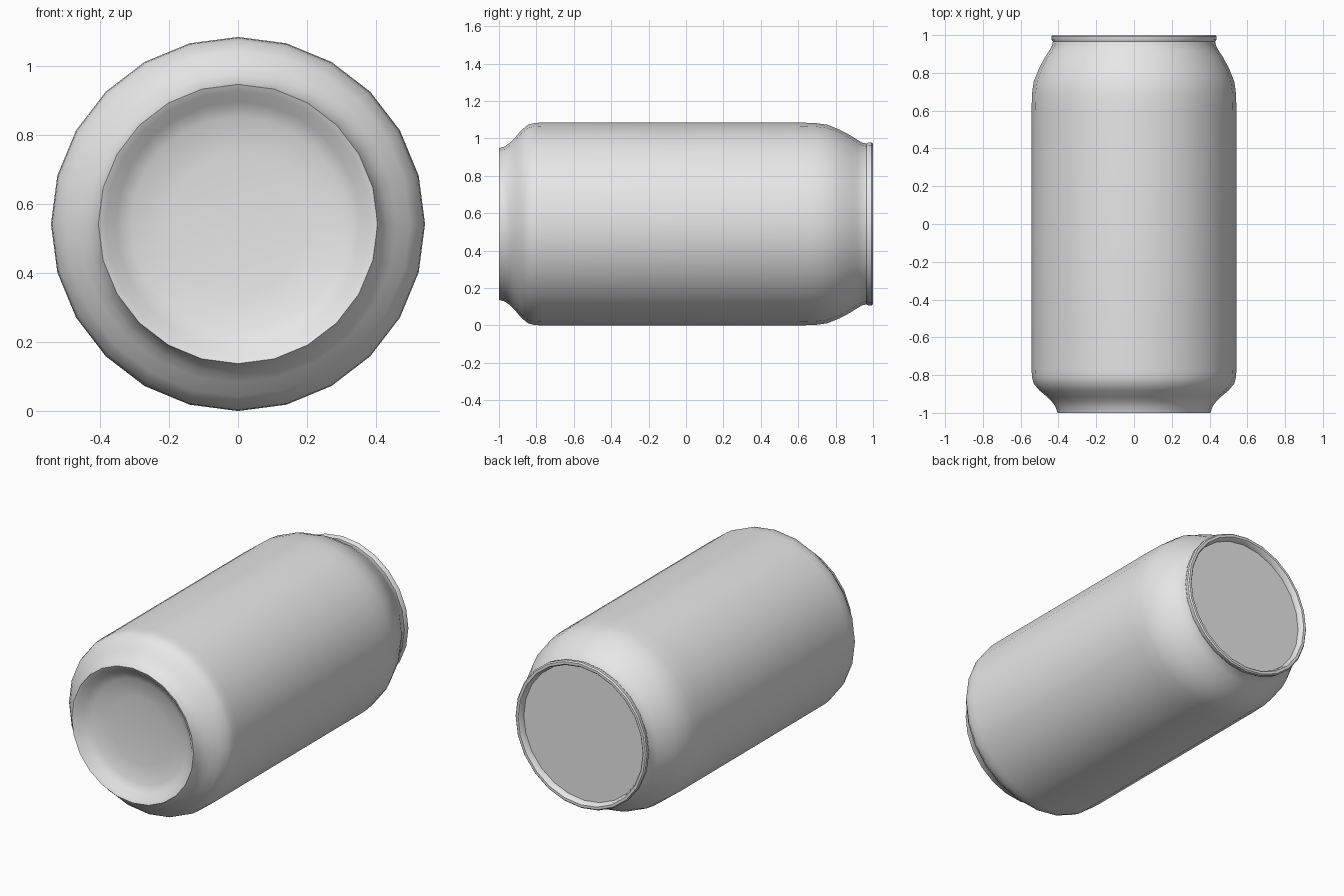
import bpy, bmesh, math

cube = bpy.data.objects.get("Cube")
if cube:
    bpy.data.objects.remove(cube, do_unlink=True)

SIDES = 24
RADIUS = 0.5425     # widest radius, also the height of the lying axis

metal = bpy.data.materials.new("plain grey metal")
metal.use_nodes = True
metal.diffuse_color = (0.8, 0.8, 0.8, 1)
metal.node_tree.nodes["Principled BSDF"].inputs["Base Color"].default_value = (0.8, 0.8, 0.8, 1)


def lathe(name, profile, angle=32):
    """Revolve (radius, y) points around the lying axis; front to back faces outward."""
    bm = bmesh.new()
    rings = []
    for r, y in profile:
        ring = []
        for j in range(SIDES):
            a = 2 * math.pi * j / SIDES
            ring.append(bm.verts.new((r * math.sin(a), y, RADIUS + r * math.cos(a))))
        rings.append(ring)
    for a, b in zip(rings, rings[1:]):
        for j in range(SIDES):
            k = (j + 1) % SIDES
            bm.faces.new((a[j], a[k], b[k], b[j]))
    bmesh.ops.remove_doubles(bm, verts=bm.verts[:], dist=1e-5)
    mesh = bpy.data.meshes.new(name)
    bm.to_mesh(mesh)
    bm.free()
    mesh.materials.append(metal)
    obj = bpy.data.objects.new(name, mesh)
    bpy.context.collection.objects.link(obj)
    bpy.ops.object.select_all(action='DESELECT')
    obj.select_set(True)
    bpy.context.view_layer.objects.active = obj
    bpy.ops.object.shade_smooth_by_angle(angle=math.radians(angle))
    return obj


# Hollow dome pressed into the base
lathe("base_dome", [(0, -0.92), (0.2, -0.925), (0.31, -0.938), (0.355, -0.96),
                    (0.385, -0.99), (0.405, -1.0)], 60)

# Foot, straight wall, shoulder and neck
lathe("can_body", [(0.405, -1.0), (0.415, -0.968), (0.435, -0.94), (0.46, -0.915),
                   (0.50, -0.882), (0.531, -0.845), (0.54, -0.81), (RADIUS, -0.77),
                   (RADIUS, 0.6), (0.54, 0.69), (0.531, 0.755), (0.505, 0.82),
                   (0.473, 0.88), (0.45, 0.915), (0.434, 0.945), (0.43, 0.965)])

# Rolled rim around the lid
lathe("lid_rim", [(0.43, 0.965), (0.436, 0.975), (0.437, 0.993), (0.43, 1.0),
                  (0.415, 1.0), (0.408, 0.993), (0.402, 0.965)], 40)

# Flat recessed lid
lathe("lid_panel", [(0.402, 0.965), (0, 0.965)])
